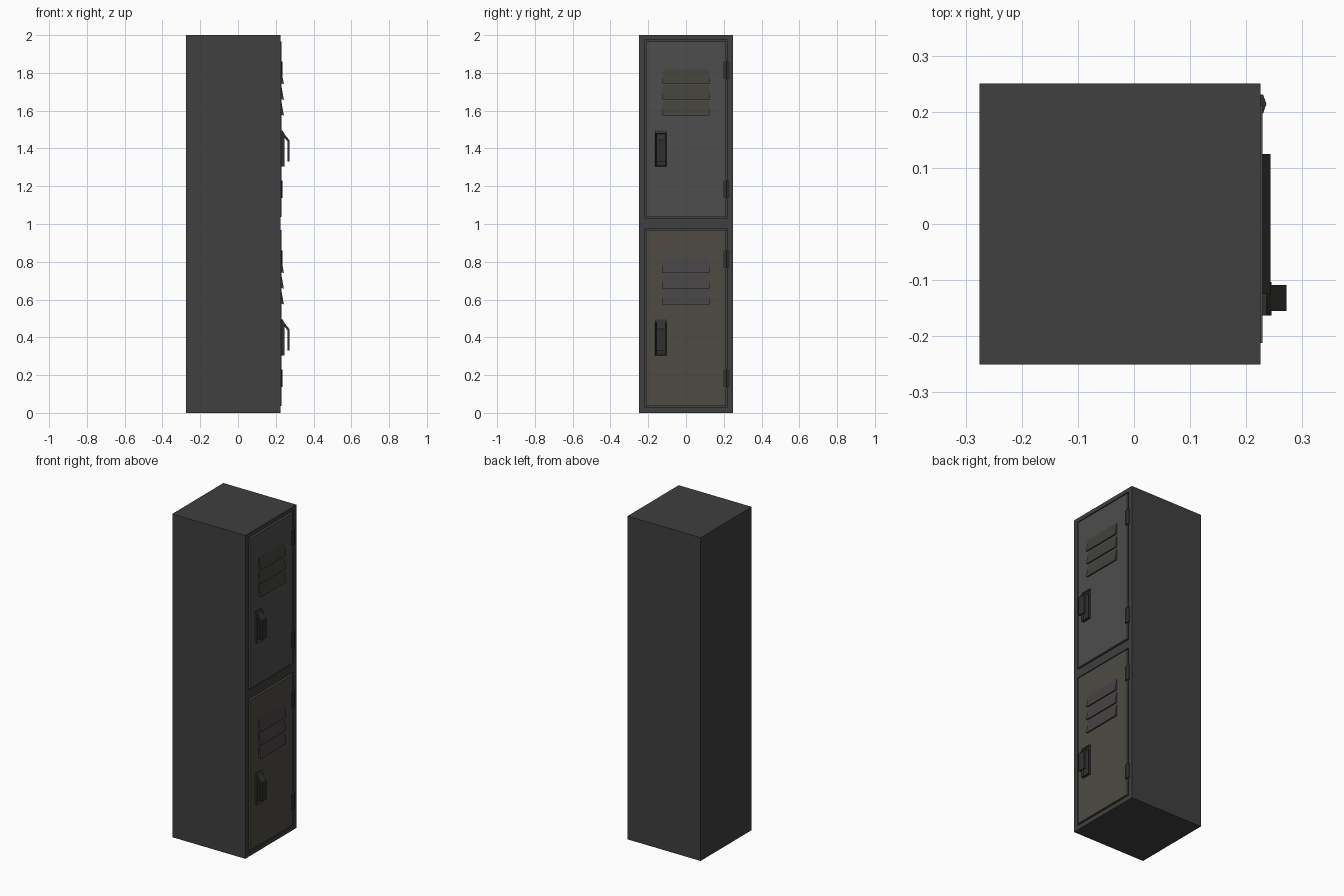
import bpy, bmesh
from mathutils import Vector

if "Cube" in bpy.data.objects:
    bpy.data.objects.remove(bpy.data.objects["Cube"])


def material(name, rgb):
    m = bpy.data.materials.new(name)
    m.diffuse_color = (*rgb, 1)
    m.use_nodes = True
    m.node_tree.nodes["Principled BSDF"].inputs["Base Color"].default_value = m.diffuse_color
    return m


STEEL = material("dark_steel", (0.05, 0.05, 0.05))
TRIM = material("trim_steel", (0.03, 0.03, 0.028))
GREY = material("grey_door", (0.075, 0.075, 0.076))
OLIVE = material("olive_door", (0.075, 0.07, 0.055))
WARM = material("warm_vent", (0.055, 0.053, 0.045))
COOL = material("cool_vent", (0.06, 0.055, 0.055))


def prism(name, points, sweep, mat, inset=None):
    """Extrude a planar outline along sweep; optionally recess the +x face."""
    bm = bmesh.new()
    face = bm.faces.new([bm.verts.new(p) for p in points])
    ext = bmesh.ops.extrude_face_region(bm, geom=[face])
    moved = [v for v in ext["geom"] if isinstance(v, bmesh.types.BMVert)]
    bmesh.ops.translate(bm, vec=Vector(sweep), verts=moved)
    bmesh.ops.recalc_face_normals(bm, faces=bm.faces[:])
    if inset:
        bm.normal_update()
        front = [f for f in bm.faces if f.normal.x > 0.99]
        bmesh.ops.inset_region(bm, faces=front, thickness=inset[0])
        bmesh.ops.translate(bm, vec=(-inset[1], 0, 0),
                            verts=list({v for f in front for v in f.verts}))
    mesh = bpy.data.meshes.new(name)
    bm.to_mesh(mesh)
    bm.free()
    mesh.materials.append(mat)
    ob = bpy.data.objects.new(name, mesh)
    bpy.context.collection.objects.link(ob)
    return ob


def box(name, x, y, z, mat):
    pts = [(x[0], y[0], z[0]), (x[1], y[0], z[0]), (x[1], y[0], z[1]), (x[0], y[0], z[1])]
    return prism(name, pts, (0, y[1] - y[0], 0), mat)


def side_profile(name, xz, z, y, mat, inset=None):
    """Side outline in x/z, raised by z, swept across y."""
    return prism(name, [(a, y[0], b + z) for a, b in xz], (0, y[1] - y[0], 0), mat, inset)


FACE = 0.229   # front plane of the doors

# Cabinet shell
body = box("cabinet", (-0.275, 0.225), (-0.25, 0.25), (0, 2), STEEL)

for z, label, door_mat, vent_mat in ((0, "lower", OLIVE, COOL), (1, "upper", GREY, WARM)):
    # Compartment cut into the shell
    cutter = box(label + "_compartment_cutter", (-0.255, 0.3), (-0.22, 0.22),
                 (z + 0.028, z + 0.975), STEEL)
    cutter.hide_render = True
    cutter.hide_viewport = True
    cut = body.modifiers.new(label + "_compartment", "BOOLEAN")
    cut.operation = "DIFFERENCE"
    cut.solver = "EXACT"
    cut.object = cutter

    # Door panel
    box(label + "_door", (0.205, FACE), (-0.212, 0.212), (z + 0.036, z + 0.967), door_mat)

    # Vent louvres
    for i in range(3):
        top = z + 0.818 - i * 0.083
        side_profile(f"{label}_vent_louvre_{i + 1}",
                     [(FACE - 0.003, 0), (FACE, 0), (0.243, -0.078), (FACE - 0.003, -0.072)],
                     top, (-0.125, 0.125), vent_mat)

    # Recessed handle plate
    side_profile(label + "_handle_plate",
                 [(0.222, 0.305), (0.245, 0.305), (0.245, 0.478), (0.236, 0.495), (0.222, 0.495)],
                 z, (-0.163, -0.103), TRIM, (0.008, 0.012))

    # Bent lift lever
    side_profile(label + "_handle_lever",
                 [(0.23, 0.475), (0.262, 0.438), (0.262, 0.33),
                  (0.272, 0.33), (0.272, 0.444), (0.236, 0.487)],
                 z, (-0.155, -0.109), TRIM)

    # Hinge knuckles
    for low, high, place in ((0.137, 0.23, "bottom"), (0.768, 0.86, "top")):
        outline = [(0.22, 0.197), (0.23, 0.197), (0.236, 0.214), (0.23, 0.231), (0.22, 0.231)]
        prism(f"{label}_{place}_hinge", [(x, y, z + low) for x, y in outline],
              (0, 0, high - low), TRIM)
